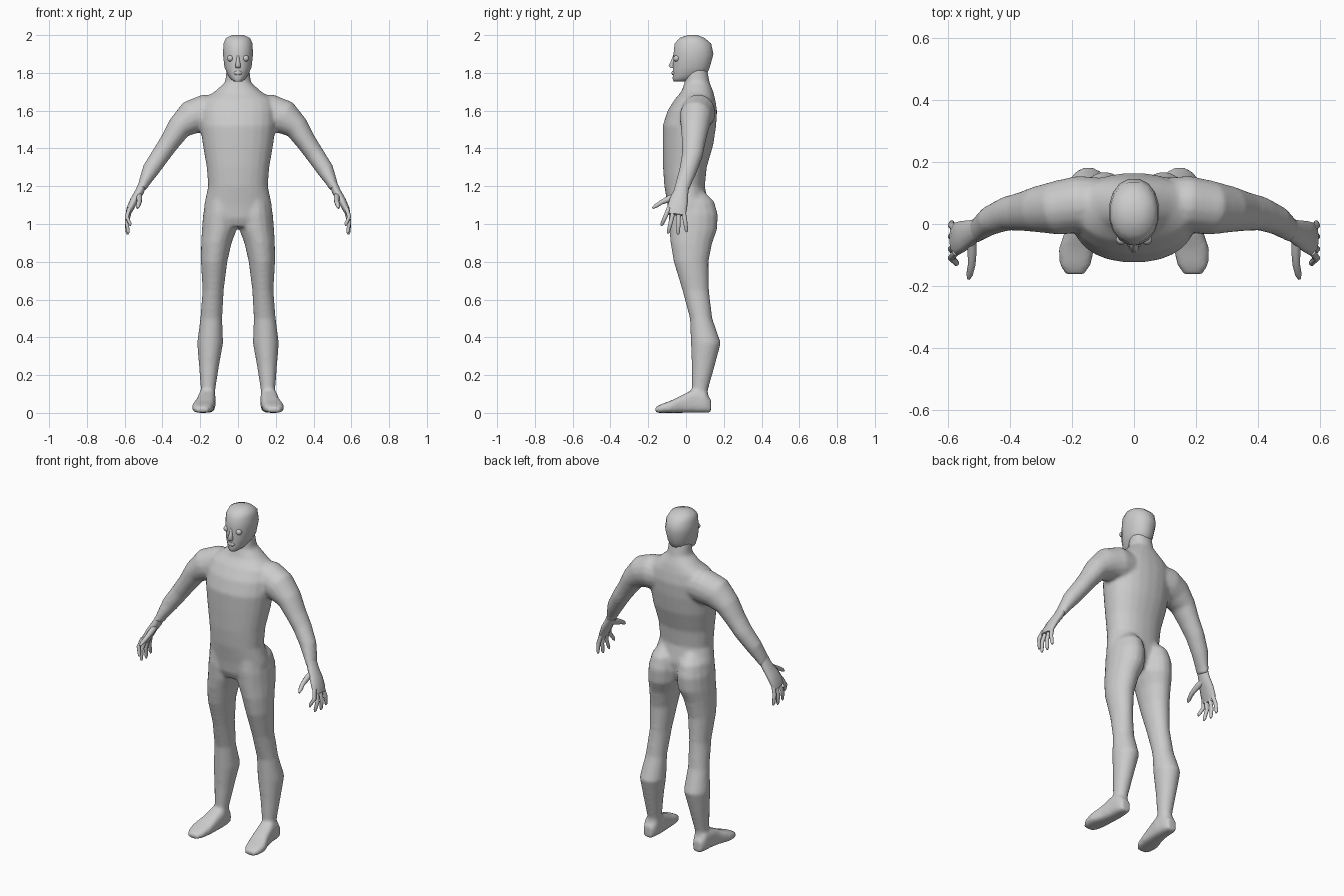
import bpy, bmesh, math
from mathutils import Vector

skin = bpy.data.materials.new("plain_grey")
skin.diffuse_color = (0.6, 0.6, 0.6, 1)


def tube(bm, sections, hint=(0, 1, 0), axis=None, power=2.0, sides=16):
    """Loft rings (x, y, z, half_a, half_b); half_b lies along hint."""
    pts = [Vector(s[:3]) for s in sections]
    rings = []
    for i, s in enumerate(sections):
        t = Vector(axis) if axis else pts[min(i + 1, len(pts) - 1)] - pts[max(i - 1, 0)]
        t.normalize()
        v = Vector(hint)
        v = (v - t * v.dot(t)).normalized()
        u = t.cross(v)
        ring = []
        for k in range(sides):
            a = 2 * math.pi * (k + 0.5) / sides
            c, d = math.cos(a), math.sin(a)
            c = math.copysign(abs(c) ** (2 / power), c)
            d = math.copysign(abs(d) ** (2 / power), d)
            ring.append(bm.verts.new(pts[i] + u * c * s[3] + v * d * s[4]))
        rings.append(ring)
    for r, q in zip(rings, rings[1:]):
        for k in range(sides):
            n = (k + 1) % sides
            bm.faces.new((r[k], r[n], q[n], q[k]))
    bm.faces.new(rings[0][::-1])
    bm.faces.new(rings[-1])


def upright(bm, rows, power=2.0, sides=16):
    """Loft level rings given as (z, x_min, x_max, y_front, y_back)."""
    tube(bm, [((a + b) / 2, (f + k) / 2, z, abs(b - a) / 2, (k - f) / 2)
              for z, a, b, f, k in rows], axis=(0, 0, 1), power=power, sides=sides)


def finish(name, bm, mirror=False, angle=60):
    bmesh.ops.recalc_face_normals(bm, faces=bm.faces)
    me = bpy.data.meshes.new(name)
    bm.to_mesh(me)
    bm.free()
    me.materials.append(skin)
    ob = bpy.data.objects.new(name, me)
    bpy.context.collection.objects.link(ob)
    bpy.context.view_layer.objects.active = ob
    ob.select_set(True)
    bpy.ops.object.shade_smooth_by_angle(angle=math.radians(angle))
    ob.select_set(False)
    if mirror:
        ob.modifiers.new("mirror", 'MIRROR')
    return ob


# Torso and neck
bm = bmesh.new()
upright(bm, [(z, -w, w, f, b) for z, w, f, b in [
    (0.985, .15, -.07, .09), (1.03, .18, -.09, .11), (1.1, .18, -.098, .12),
    (1.2, .158, -.115, .1), (1.3, .166, -.122, .11), (1.42, .187, -.124, .145),
    (1.52, .2, -.124, .16), (1.6, .2, -.098, .165), (1.66, .185, -.06, .155),
    (1.7, .125, -.025, .145), (1.75, .068, -.008, .125), (1.83, .06, 0, .11)]], power=2.2, sides=24)

for s in (1, -1):
    # Leg with buttock, knee and calf
    upright(bm, [(z, s * a, s * b, f, k) for z, a, b, f, k in [
        (1.17, .04, .13, -.06, .1), (1.12, .01, .17, -.09, .15), (1.05, .002, .186, -.094, .17),
        (0.97, .006, .192, -.09, .166), (.9, .033, .196, -.083, .14), (.8, .056, .197, -.066, .12),
        (.65, .075, .188, -.02, .122), (.5, .083, .2, .02, .14), (.37, .078, .217, .025, .185),
        (.25, .1, .207, .03, .153), (.12, .12, .197, .03, .116), (.04, .125, .205, .02, .125)]])
    # Foot
    tube(bm, [(s * x, y, h / 2, w, h / 2) for x, y, w, h in [
        (.165, .132, .028, .07), (.165, .1, .042, .115), (.165, .04, .047, .125), (.172, -.02, .05, .095),
        (.185, -.08, .058, .065), (.19, -.135, .05, .045), (.19, -.163, .03, .03)]],
        hint=(0, 0, 1), axis=(0, 1, 0), power=3.2)
    # Arm from shoulder to wrist
    tube(bm, [(s * x, y, z, a, b) for x, y, z, a, b in [
        (.1, .07, 1.59, .09, .08), (.17, .065, 1.59, .098, .092), (.245, .052, 1.565, .092, .088),
        (.312, .047, 1.51, .066, .075), (.363, .04, 1.432, .054, .063), (.408, .034, 1.367, .05, .056),
        (.462, .012, 1.287, .046, .048), (.5, -.015, 1.212, .029, .042), (.51, -.022, 1.185, .024, .042)]])

# One skin over torso, legs and arms
body = finish("body", bm, angle=80)
rm = body.modifiers.new("skin", 'REMESH')
rm.mode = 'VOXEL'
rm.voxel_size = 0.01
rm.use_smooth_shade = True
sm = body.modifiers.new("soften", 'SMOOTH')
sm.factor, sm.iterations = 0.5, 7

# Head
bm = bmesh.new()
upright(bm, [(z, -w, w, f, b) for z, w, f, b in [
    (1.755, .022, -.066, .0), (1.768, .04, -.072, .06), (1.79, .055, -.071, .112),
    (1.83, .073, -.07, .128), (1.9, .081, -.068, .147), (1.955, .078, -.062, .135),
    (1.985, .065, -.035, .1), (2.0, .03, .01, .06)]], power=2.15)
finish("head", bm)

# Nose wedge
bm = bmesh.new()
upright(bm, [(1.825, -.014, .014, -.082, -.05), (1.838, -.016, .016, -.094, -.05),
             (1.865, -.01, .01, -.08, -.05), (1.895, -.006, .006, -.068, -.05)], sides=8)
finish("nose", bm)

# Mouth ridge
bm = bmesh.new()
upright(bm, [(1.79, -.018, .018, -.073, -.05), (1.8, -.024, .024, -.078, -.05),
             (1.81, -.018, .018, -.073, -.05)], sides=10)
finish("lips", bm)

# Eyes
bm = bmesh.new()
bmesh.ops.create_uvsphere(bm, u_segments=14, v_segments=8, radius=0.017)
bmesh.ops.translate(bm, verts=bm.verts, vec=(.041, -.05, 1.877))
finish("eyes", bm, mirror=True)

# Palm, four fingers and thumb
bm = bmesh.new()
tube(bm, [(.503, -.018, 1.215, .022, .036), (.522, -.026, 1.17, .024, .04), (.55, -.038, 1.125, .022, .05),
          (.572, -.048, 1.08, .019, .054), (.583, -.052, 1.05, .013, .048)], sides=12)
for y0, z0, y1, z1, x1 in [(-.09, 1.085, -.13, .99, .572), (-.066, 1.07, -.095, .95, .582),
                           (-.038, 1.065, -.042, .944, .586), (-.014, 1.075, .004, .957, .588)]:
    ym, zm = (y0 + y1) / 2, (z0 + z1) / 2
    tube(bm, [(.574, y0, z0, .012, .012), (.589, ym, zm, .011, .012),
              (x1, y1 * .8 + ym * .2, z1 + .012, .009, .01), (x1 - .002, y1, z1, .004, .005)], sides=8)
tube(bm, [(.525, -.035, 1.155, .02, .016), (.522, -.085, 1.135, .019, .016), (.523, -.13, 1.115, .013, .013),
          (.53, -.162, 1.094, .011, .011), (.533, -.177, 1.084, .005, .005)], hint=(1, 0, 0), sides=8)
finish("hands", bm, mirror=True)
